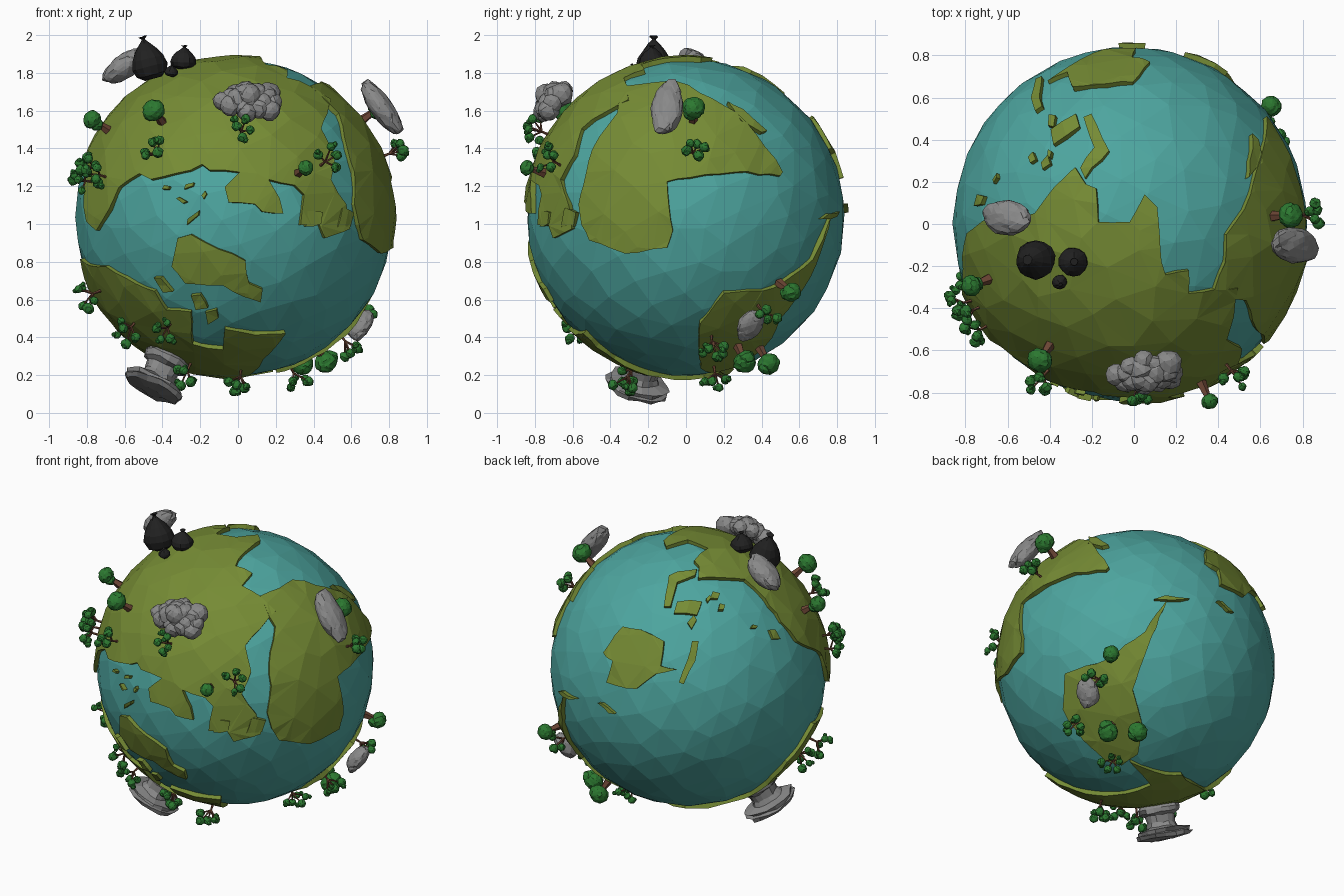
import bpy, bmesh, math, random
from math import sin, cos, radians
from mathutils import Vector, Matrix
from mathutils.geometry import delaunay_2d_cdt

random.seed(4)
cube = bpy.data.objects.get("Cube")
if cube:
    bpy.data.objects.remove(cube)

CENTRE = Vector((-0.02, 0, 1.035))
SEA, LAND, BED = 0.842, 0.858, 0.81


def material(name, *rgb):
    mat = bpy.data.materials.new(name)
    mat.use_nodes = True
    mat.diffuse_color = (*rgb, 1)
    mat.node_tree.nodes["Principled BSDF"].inputs["Base Color"].default_value = (*rgb, 1)
    return mat


ocean_blue = material("ocean_teal", 0.075, 0.38, 0.35)
land_green = material("land_olive", 0.18, 0.26, 0.035)
leaf_green = material("leaf_green", 0.025, 0.19, 0.03)
bark_brown = material("bark_brown", 0.15, 0.06, 0.035)
rock_grey = material("rock_grey", 0.25, 0.25, 0.25)
bag_black = material("bag_black", 0.015, 0.015, 0.015)


def finish(bm, name, mat, origin=CENTRE):
    """Turn a bmesh into a flat-shaded object."""
    mesh = bpy.data.meshes.new(name)
    bm.to_mesh(mesh)
    bm.free()
    mesh.materials.append(mat)
    obj = bpy.data.objects.new(name, mesh)
    obj.location = origin
    bpy.context.collection.objects.link(obj)
    return obj


def wobble(amount):
    return Vector([random.uniform(-amount, amount) for _ in range(3)])


def facing(axis):
    return Vector(axis).to_track_quat('Z', 'Y').to_matrix().to_4x4()


def blob(bm, place, axis, size, detail=2, rough=0.1):
    """Roughened ellipsoid: size is across, along and out from the globe."""
    frame = Matrix.Translation(place) @ facing(axis) @ Matrix.Diagonal((*size, 1))
    made = bmesh.ops.create_icosphere(bm, subdivisions=detail, radius=1)
    for v in made["verts"]:
        v.co = frame @ (v.co * random.uniform(1 - rough, 1 + rough))


def lathe(bm, base, axis, profile, sides=6, rough=0.0):
    """Stack rings of (radius, height) along an axis and cap the ends."""
    frame = Matrix.Translation(base) @ facing(axis)
    loops = []
    for r, h in profile:
        loop = []
        for i in range(sides):
            a = math.tau * i / sides
            k = r * random.uniform(1 - rough, 1 + rough)
            lift = h + random.uniform(-rough, rough) * 0.06
            loop.append(bm.verts.new(frame @ Vector((k * cos(a), k * sin(a), lift))))
        loops.append(loop)
    for low, high in zip(loops, loops[1:]):
        for i in range(sides):
            j = (i + 1) % sides
            bm.faces.new((low[i], low[j], high[j], high[i]))
    bm.faces.new(loops[0][::-1])
    bm.faces.new(loops[-1])


def rod(bm, start, end, thick, thin):
    lathe(bm, start, end - start, [(thick, 0), (thin, (end - start).length)], 5)


# Directions from which coastlines are laid out: turn and tilt in degrees
FRONT, SIDE, TOP = (0, 0), (90, 0), (0, 90)
BACK, UNDER = (215, 25), (138, -35)


def on_globe(view, points):
    """Unit directions for flat points (hundredths) laid onto the globe."""
    turn, tilt = map(radians, view)
    level = Vector((sin(turn), -cos(turn), 0))
    right = Vector((cos(turn), sin(turn), 0))
    toward = level * cos(tilt) + Vector((0, 0, sin(tilt)))
    up = toward.cross(right)
    out = []
    for u, v in points:
        u, v = u / 100, v / 100
        depth = math.sqrt(max(0, LAND ** 2 - u * u - v * v))
        out.append((right * u + up * v + toward * depth).normalized())
    return out


# Ocean: hull of evenly spread, jittered points
COUNT = 320
spread = []
for i in range(COUNT):
    z = 1 - (2 * i + 1) / COUNT
    a = i * math.pi * (3 - math.sqrt(5))
    ring = math.sqrt(1 - z * z)
    spread.append((Vector((ring * cos(a), ring * sin(a), z)) + wobble(0.045)).normalized())
bm = bmesh.new()
for p in spread:
    bm.verts.new(p * SEA)
bmesh.ops.convex_hull(bm, input=bm.verts[:])
bmesh.ops.recalc_face_normals(bm, faces=bm.faces[:])
finish(bm, "ocean", ocean_blue)


def land(name, *stretches, step=0.1, jag=0.008):
    """Raised plate whose coast follows stretches of (view, points)."""
    corners = [d for view, points in stretches for d in on_globe(view, points)]
    coast = []
    for a, b in zip(corners, corners[1:] + corners[:1]):
        parts = max(1, math.ceil(a.angle(b, 0) / step))
        for i in range(parts):
            nudge = wobble(jag) if i else Vector()
            coast.append((a.lerp(b, i / parts) + nudge).normalized())
    mid = sum(coast, Vector()).normalized()
    east = mid.orthogonal().normalized()
    north = mid.cross(east)

    def flatten(d):
        flat = Vector((d.dot(east), d.dot(north)))
        return flat.normalized() * mid.angle(d, 0)

    inner = [p for p in spread if mid.angle(p) < 2.2]
    flat = [flatten(d) for d in coast + inner]
    verts, _, faces, *_ = delaunay_2d_cdt(flat, [], [list(range(len(coast)))], 1, 1e-5)
    bm = bmesh.new()
    made = []
    for f in verts:
        t = f.length
        n = f.normalized()
        made.append(bm.verts.new((mid * cos(t) + (east * n.x + north * n.y) * sin(t)) * BED))
    for f in faces:
        bm.faces.new([made[i] for i in f])
    bmesh.ops.delete(bm, geom=[v for v in bm.verts if not v.link_faces], context='VERTS')
    raised = bmesh.ops.extrude_face_region(bm, geom=bm.faces[:])["geom"]
    for v in raised:
        if isinstance(v, bmesh.types.BMVert):
            v.co = v.co.normalized() * random.uniform(LAND - 0.002, LAND + 0.008)
    finish(bm, name, land_green)


# Continents
land("northern_continent",
     (FRONT, [(51, 62), (46, 47), (53, 33), (51, 20), (59, 7), (61, -6), (48, -11), (45, -4),
              (35, -4), (37, 12), (32, 17), (18, 20), (24, 10), (26, 2), (15, 3), (11, 7),
              (-3, 8), (-5, 16), (3, 24), (-13, 25), (-17, 28), (-23, 25), (-44, 20),
              (-50, 23), (-61, 16), (-66, 4), (-73, -7), (-78, -2)]),
     (BACK, [(81, 7), (77, 11), (66, 16), (56, 28), (46, 42)]),
     (TOP, [(-45, 5), (-36, 17), (-26, 27), (-21, 19), (-16, 17), (-15, 1), (0, 1), (7, 14),
            (13, 8), (15, -18), (17, -24), (28, -22), (28, -33), (40, -31)]))
land("eastern_continent",
     (SIDE, [(-57, 7), (-55, -4), (-51, -12), (-32, -19), (-10, -16), (-7, -7), (-10, 19),
             (2, 21), (26, 24), (50, 22), (51, 24)]),
     (TOP, [(60, 26), (57, 14), (46, -5), (45, -18), (40, -31)]),
     (FRONT, [(50, 60), (55, 55), (60, 36), (64, 17)]))
land("tapered_continent",
     (UNDER, [(22, 48), (8, 29), (-15, 13), (-41, 4), (-43, -18), (-31, -37), (-18, -50),
              (-8, -53), (2, -46), (5, -26), (0, -6), (12, 26)]))
land("southern_continent",
     (FRONT, [(-78, -25), (-68, -26), (-52, -35), (-42, -39), (-36, -49), (-23, -50),
              (-22, -67), (-6, -70), (-5, -59), (11, -62), (27, -61), (19, -72)]),
     (UNDER, [(-37, -72), (-6, -72), (9, -67), (-3, -51), (18, -60), (28, -61), (43, -74)]),
     (BACK, [(36, -78), (60, -57), (76, -34)]))
land("front_island",
     (FRONT, [(-30, -11), (-23, -9), (6, -23), (8, -35), (15, -38), (14, -45), (5, -42),
              (-6, -36), (-26, -35), (-33, -26)]))
land("back_island",
     (BACK, [(-40, 25), (-29, 23), (-15, 16), (-17, 1), (-7, -1), (-20, -4), (-32, -13),
             (-50, -9), (-46, 4), (-52, 9)]))
land("square_island", (BACK, [(-7, 40), (8, 40), (5, 32), (-9, 33)]))
land("hook_island", (BACK, [(2, 16), (6, 16), (4, 4), (-3, -10), (-6, -9), (-1, 4)]))
land("arc_island", (BACK, [(-15, 37), (-12, 56), (5, 60), (4, 56), (-7, 52), (-11, 37)]))
land("side_island", (SIDE, [(22, 61), (30, 57), (43, 46), (40, 45), (29, 51)]))

# Small islets: view, position, half length, half width, slant in degrees
islets = [(FRONT, -22, 0, 5, 1, 40), (FRONT, -36, 16, 2, 1, 0), (FRONT, -28, 9, 3, 1, 150),
          (FRONT, -16, 12, 2, 1, 60), (FRONT, -24, 17, 3, 1, 20), (FRONT, -19, -45, 5, 3, 120),
          (FRONT, -12, -52, 4, 3, 30), (FRONT, -38, -36, 6, 2, 130), (FRONT, 42, 0, 5, 4, 10),
          (BACK, 2, 28, 4, 2, 60), (BACK, 16, 44, 3, 2, 0), (BACK, 20, 37, 2, 2, 0),
          (BACK, 12, 42, 2, 1, 50), (BACK, -50, -25, 6, 1, 140), (BACK, -74, -17, 6, 1, 150),
          (BACK, 52, 20, 4, 2, 120), (BACK, 40, 25, 2, 1, 0), (SIDE, -62, 0, 4, 5, 0)]
for view, u, v, long, wide, slant in islets:
    c, s = cos(radians(slant)), sin(radians(slant))
    shape = [(-long, -wide), (long * 0.6, -wide), (long, wide * 0.5), (-long * 0.5, wide)]
    land("islet", (view, [(u + a * c - b * s, v + a * s + b * c) for a, b in shape]))

# Round trees: direction from the globe centre and crown size
for x, y, z, size in [(-77, -30, 53, 5), (-43, -65, 57, 6), (75, 4, 57, 6), (66, 55, -39, 5),
                      (50, 32, -79, 6), (36, 44, -78, 6), (36, -80, 25, 4)]:
    d = Vector((x, y, z)).normalized()
    size /= 100
    top = d * 0.96
    bm = bmesh.new()
    rod(bm, d * 0.84, top, 0.028, 0.012)
    finish(bm, "round_tree_trunk", bark_brown)
    bm = bmesh.new()
    blob(bm, top, d, (size, size, size * 0.9), 3, 0.06)
    blob(bm, top + wobble(0.03), d, (size * 0.7,) * 3)
    finish(bm, "round_tree_crown", leaf_green)

# Branching trees: thin forked stems, each tipped with a small leaf ball
for x, y, z in [(-76, -42, 27), (-78, -38, 20), (-42, -76, 36), (4, -78, 47), (50, -73, 30),
                (85, 5, 35), (72, 45, -55), (62, 15, -69), (30, 15, -80), (4, -30, -85),
                (-25, -30, -84), (-37, -60, -62), (-57, -40, -60), (-78, -30, -43),
                (-70, -50, 22)]:
    d = Vector((x, y, z)).normalized()
    side = d.orthogonal().normalized()
    fork = d * 0.895 + wobble(0.01)
    wood, leaves = bmesh.new(), bmesh.new()
    rod(wood, d * 0.84, fork, 0.009, 0.006)
    for i in range(5):
        out = Matrix.Rotation(math.tau * i / 5 + random.random(), 3, d) @ side
        tip = fork + out * random.uniform(0.03, 0.07) + d * random.uniform(0.015, 0.08)
        rod(wood, fork, tip, 0.006, 0.004)
        size = random.uniform(0.02, 0.03)
        blob(leaves, tip, d, (size, size, size))
        blob(leaves, tip + wobble(0.02), d, (size * 0.7,) * 3, 1)
    finish(wood, "branching_tree_stem", bark_brown)
    finish(leaves, "branching_tree_leaves", leaf_green)

# Lumpy cloud at the front
bm = bmesh.new()
spot = Vector((0.08, -0.70, 0.61))
frame = Matrix.Translation(spot) @ facing(spot)
for i in range(20):
    a = i * 2.4
    reach = math.sqrt(i / 20)
    lump = frame @ Vector((0.155 * reach * cos(a), 0.085 * reach * sin(a), 0.05 * (1 - reach)))
    size = random.uniform(0.045, 0.065)
    blob(bm, lump, spot, (size, size, size), 2, 0.08)
finish(bm, "lumpy_cloud", rock_grey)

# Long boulders hovering over the land
for name, place, size in [("upper_boulder", (-0.58, 0.03, 0.80), (0.085, 0.125, 0.065)),
                          ("side_boulder", (0.78, -0.10, 0.58), (0.085, 0.165, 0.06)),
                          ("lower_boulder", (0.67, 0.34, -0.57), (0.07, 0.09, 0.05))]:
    bm = bmesh.new()
    place = Vector(place)
    blob(bm, place, place, size, 3, 0.05)
    for sign in (-1, 1):
        shift = facing(place) @ Vector((sign * 0.015, sign * size[1] * 0.4, 0.01))
        blob(bm, place + shift, place, [s * 0.68 for s in size], 2, 0.1)
    finish(bm, name, rock_grey)

# Rock pillar under the globe: wide foot, waist and layered flared end
axis = Vector((-0.42, -0.25, -0.88)).normalized()
bm = bmesh.new()
lathe(bm, axis * 0.83, axis, [(0.11, 0), (0.13, 0.03), (0.12, 0.06), (0.09, 0.075), (0.085, 0.12),
                              (0.10, 0.15), (0.16, 0.165), (0.15, 0.185), (0.17, 0.19),
                              (0.15, 0.215), (0.07, 0.225)], 16, 0.09)
finish(bm, "rock_pillar", rock_grey)

# Tied bags: plump body, pinched neck and ruffled end
body = [(0.45, 0), (0.85, 0.2), (1, 0.6), (0.92, 1), (0.65, 1.4), (0.3, 1.75), (0.12, 1.9),
        (0.1, 1.98), (0.25, 2.1)]
for name, place, lean, size in [("large_bag", (-0.43, -0.17, 0.735), (-0.25, 0, 1), 0.094),
                                ("medium_bag", (-0.27, -0.18, 0.785), (0.05, 0, 1), 0.07),
                                ("small_bag", (-0.335, -0.27, 0.75), (0.1, -0.3, 1), 0.036)]:
    bm = bmesh.new()
    lathe(bm, Vector(place), lean, [(r * size, h * size * (1.16 if size > 0.09 else 0.85))
                                    for r, h in body], 14, 0.05)
    finish(bm, name, bag_black)
